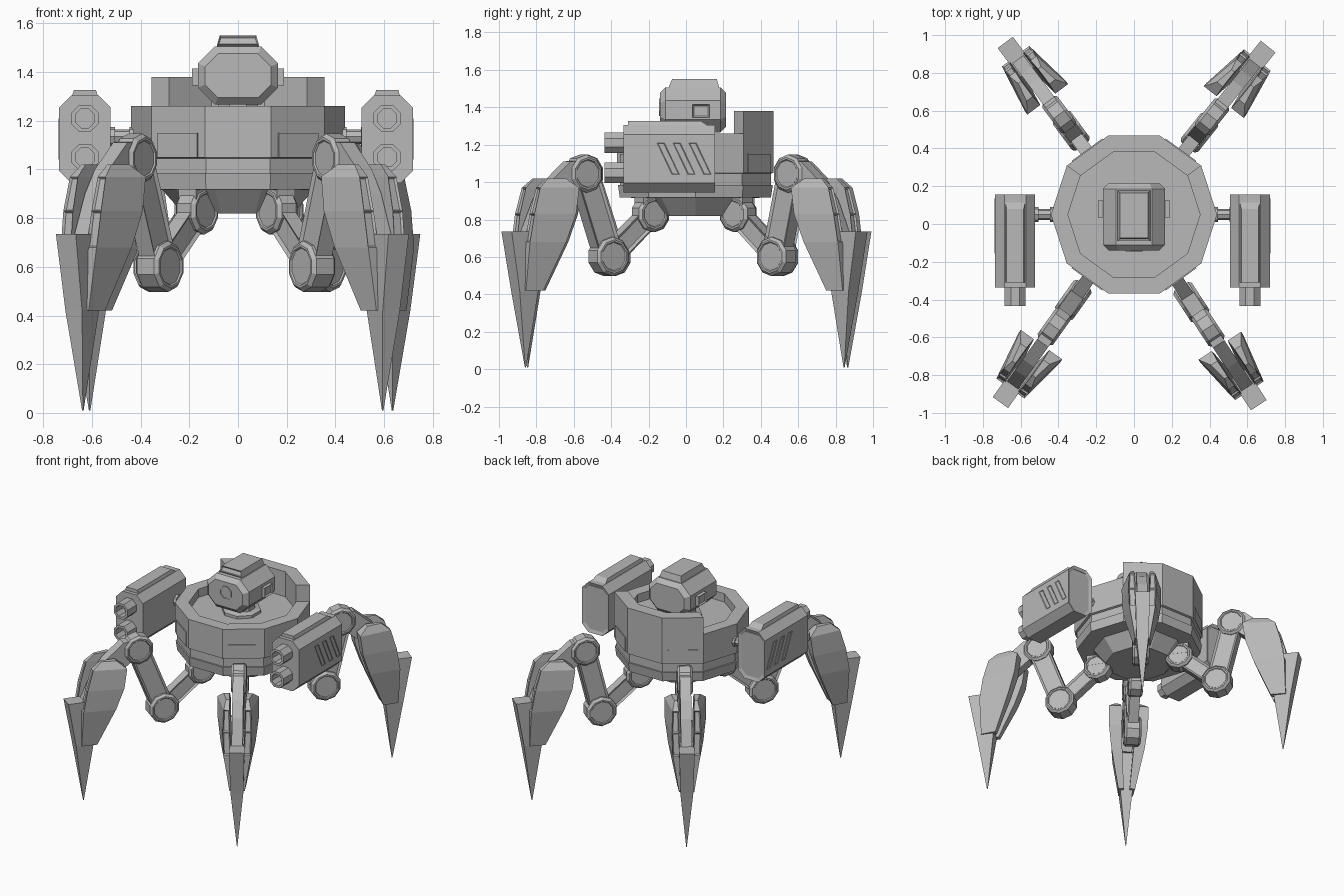
import bpy, bmesh
from math import sin, cos, pi, radians
from mathutils import Matrix, Vector

if "Cube" in bpy.data.objects:
    bpy.data.objects.remove(bpy.data.objects["Cube"], do_unlink=True)

grey = bpy.data.materials.new("armour_grey")
grey.use_nodes = True
grey.diffuse_color = (0.48, 0.48, 0.48, 1)
grey.node_tree.nodes["Principled BSDF"].inputs["Base Color"].default_value = (0.48, 0.48, 0.48, 1)

T = Matrix.Translation


def rot(deg, axis):
    return Matrix.Rotation(radians(deg), 4, axis)


def loft(name, rings, m=Matrix(), inset=None, rim=0.015, depth=-0.01, bevel=None, size=0.02):
    """Skin equal rings of points; inset or bevel the faces picked by a normal rule."""
    bm = bmesh.new()
    vs = [[bm.verts.new(p) for p in r] for r in rings]
    n = len(rings[0])
    for a, b in zip(vs, vs[1:]):
        for i in range(n):
            j = (i + 1) % n
            bm.faces.new((a[i], a[j], b[j], b[i]))
    bm.faces.new(vs[0])
    bm.faces.new(vs[-1])
    bmesh.ops.recalc_face_normals(bm, faces=bm.faces)
    bm.normal_update()
    if bevel:
        edges = {e for f in bm.faces if bevel(f.normal) for e in f.edges}
        bmesh.ops.bevel(bm, geom=list(edges), offset=size, segments=1, affect='EDGES')
        bm.normal_update()
    if inset:
        faces = [f for f in bm.faces if inset(f.normal)]
        bmesh.ops.inset_individual(bm, faces=faces, thickness=rim, depth=depth)
    bm.transform(m)
    bmesh.ops.recalc_face_normals(bm, faces=bm.faces)
    me = bpy.data.meshes.new(name)
    bm.to_mesh(me)
    bm.free()
    me.materials.append(grey)
    ob = bpy.data.objects.new(name, me)
    bpy.context.collection.objects.link(ob)


def lathe(name, profile, n, m=Matrix(), phase=0.0):
    rings = [[(r * cos(2 * pi * i / n + phase), r * sin(2 * pi * i / n + phase), z)
              for i in range(n)] for r, z in profile]
    loft(name, rings, m)


def prism(name, pts, y0, y1, m=Matrix(), **kw):
    """Side outline in x and z, pushed from y0 to y1."""
    loft(name, [[(x, y, z) for x, z in pts] for y in (y0, y1)], m, **kw)


def box(name, x0, x1, y0, y1, z0, z1, m=Matrix(), **kw):
    prism(name, [(x0, z0), (x1, z0), (x1, z1), (x0, z1)], y0, y1, m, **kw)


def chamfered(cx, cz, hx, hz, c):
    return [(cx + a * (hx - p), cz + b * (hz - q)) for a, b, p, q in
            ((-1, -1, c, 0), (1, -1, c, 0), (1, -1, 0, c), (1, 1, 0, c),
             (1, 1, c, 0), (-1, 1, c, 0), (-1, 1, 0, c), (-1, -1, 0, c))]


def side(n):
    return abs(n.y) > 0.9


# Ten-sided hull with a sunken deck
hull = T((0, 0.05, 0))
lathe("hull", [(0.226, 0.82), (0.31, 0.915), (0.425, 0.918), (0.435, 0.985),
               (0.425, 0.985), (0.425, 1.045), (0.44, 1.05), (0.44, 1.26),
               (0.35, 1.26), (0.35, 1.2)], 10, hull)

# Raised wall around the rear of the deck
arc = [radians(a) for a in (36, 72, 108, 144)]
outline = [(0.44 * cos(a), 0.44 * sin(a)) for a in arc]
outline += [(0.35 * cos(a), 0.35 * sin(a)) for a in reversed(arc)]
loft("rear_wall", [[(x, y, z) for x, y in outline] for z in (1.2, 1.38)], hull)

# Turret head
lathe("turret_neck", [(0.13, 1.19), (0.13, 1.22), (0.09, 1.23), (0.09, 1.3)], 8, T((0, 0.04, 0)), pi / 8)
prism("turret_head", chamfered(0, 1.386, 0.165, 0.12, 0.07), -0.14, 0.215,
      bevel=side, size=0.03)
loft("turret_hatch", [[(-a, y0, z), (a, y0, z), (a, y1, z), (-a, y1, z)]
                      for a, y0, y1, z in ((0.09, -0.095, 0.18, 1.495), (0.085, -0.09, 0.175, 1.515),
                                           (0.075, -0.075, 0.165, 1.55))],
     inset=lambda n: n.y < -0.7, rim=0.008)
lathe("turret_lens", [(0.05, 0), (0.05, 0.006), (0.04, 0.006), (0.04, 0.002)], 8,
      T((0, -0.139, 1.4)) @ rot(90, 'X'), pi / 8)
for s, tag in ((1, "left"), (-1, "right")):
    box("turret_sensor_" + tag, s * 0.15, s * 0.19, 0.035, 0.125, 1.345, 1.415,
        inset=lambda n: abs(n.x) > 0.9, rim=0.012)

    # Gun pod with twin barrels, side vents and mounting strut
    m = T((s * 0.621 - 0.008, 0, 0))
    prism("gun_pod_" + tag, chamfered(0, 1.124, 0.106, 0.18, 0.05), -0.335, 0.155, m,
          inset=lambda n: n.y > 0.9, rim=0.025, depth=-0.008)
    loft("gun_pod_ridge_" + tag,
         [[(-a, y0, z), (a, y0, z), (a, y1, z), (-a, y1, z)]
          for a, y0, y1, z in ((0.06, -0.31, 0.15, 1.28), (0.045, -0.31, 0.08, 1.327))], m)
    for z, place in ((1.21, "upper"), (1.05, "lower")):
        lathe(f"barrel_{place}_{tag}",
              [(0.06, 0.3), (0.06, 0.435), (0.042, 0.435), (0.042, 0.35)], 8,
              m @ T((0, 0, z)) @ rot(90, 'X'), pi / 8)
    for i in range(3):
        y = -0.155 + 0.085 * i
        quad = [(y, 1.21), (y + 0.04, 1.21), (y + 0.12, 1.04), (y + 0.08, 1.04)]
        loft(f"vent_{i + 1}_{tag}", [[(s * x, a, b) for a, b in quad] for x in (0.1, 0.109)],
             m, inset=lambda n: n.x * s > 0.9, rim=0.008, depth=-0.004)
    lathe("gun_strut_" + tag, [(0.04, 0.4), (0.04, 0.445), (0.03, 0.445), (0.03, 0.505),
                               (0.04, 0.505), (0.04, 0.53)], 8,
          T((0, 0.05, 1.135)) @ rot(s * 90, 'Y'))


def joint(name, u, z, r, h, m):
    """Faceted disc with recessed caps, its axle across the leg."""
    lathe(name, [(r - 0.03, -h + 0.006), (r - 0.025, -h), (r - 0.015, -h), (r, -h + 0.015),
                 (r, h - 0.015), (r - 0.015, h), (r - 0.025, h), (r - 0.03, h - 0.006)],
          10, m @ T((u, 0, z)) @ rot(90, 'X'), pi / 10)


def link(name, a, b, w, h, m):
    a, b = Vector(a), Vector(b)
    d = (b - a).normalized()
    p = Vector((-d.y, d.x)) * w
    prism(name, [a - p, b - p, b + p, a + p], -h, h, m, inset=side, rim=0.02)


# Four jointed legs in upright planes around the hull axis; the front pair reaches further
hip, low = (0.29, 0.83), (0.555, 0.602)
for angle, reach, tag in ((51.4, -0.038, "back_left"), (126.8, -0.038, "back_right"),
                          (234.6, 0.045, "front_right"), (303.2, 0.03, "front_left")):
    m = hull @ rot(angle, 'Z')
    knee = (0.692 + reach * 0.8, 1.045)
    joint("hip_joint_" + tag, *hip, 0.098, 0.05, m)
    joint("lower_joint_" + tag, *low, 0.105, 0.058, m)
    joint("knee_joint_" + tag, *knee, 0.102, 0.05, m)
    link("hip_link_" + tag, hip, low, 0.055, 0.035, m)
    link("shin_link_" + tag, low, knee, 0.07, 0.04, m)
    box("hip_bracket_" + tag, 0.22, 0.36, -0.045, 0.045, 0.84, 0.95, m)

    # Forearm bending down to the foot
    foot = m @ T((reach, 0, 0))
    prism("forearm_" + tag, [(0.67, 1.12), (0.79, 1.11), (0.92, 1.0), (0.99, 0.9), (1.07, 0.72),
                             (0.96, 0.7), (0.87, 0.86), (0.72, 0.98)], -0.036, 0.036, foot)

    # Foot spike with a flat back-swept top
    loft("foot_spike_" + tag, [[(u0, -h, z), (u1, -h, z), (u1, h, z), (u0, h, z)]
                               for z, u0, u1, h in ((0.735, 0.98, 1.176, 0.05),
                                                    (0.42, 1.0, 1.12, 0.042),
                                                    (0.01, 1.053, 1.058, 0.002))], foot)

    # Armour shells on both sides of the foot, panelled on the outward edge
    for s in (1, -1):
        rings = [[(u0, s * p0, z), (u1, s * p0, z), (u1, s * p1, z), (u0, s * (p1 + flare), z)]
                 for z, u0, u1, p0, p1, flare in ((1.02, 0.86, 0.96, 0.055, 0.075, 0.02),
                                                  (0.97, 0.8, 1.02, 0.05, 0.09, 0.045),
                                                  (0.83, 0.82, 1.06, 0.047, 0.095, 0.04),
                                                  (0.68, 0.87, 1.085, 0.04, 0.09, 0.025),
                                                  (0.42, 0.98, 1.085, 0.02, 0.05, 0.008))]
        loft(f"foot_shell_{tag}_{'a' if s > 0 else 'b'}", rings, foot,
             inset=lambda n: n.x > 0.85 and n.z > 0.1, rim=0.01, depth=-0.01)

# Access plates on the diagonal hull faces above the legs
for angle, tag in ((54, "back_left"), (126, "back_right"), (234, "front_right"), (306, "front_left")):
    box("hull_plate_" + tag, 0.41, 0.424, -0.1, 0.1, 1.05, 1.15, hull @ rot(angle, 'Z'))
